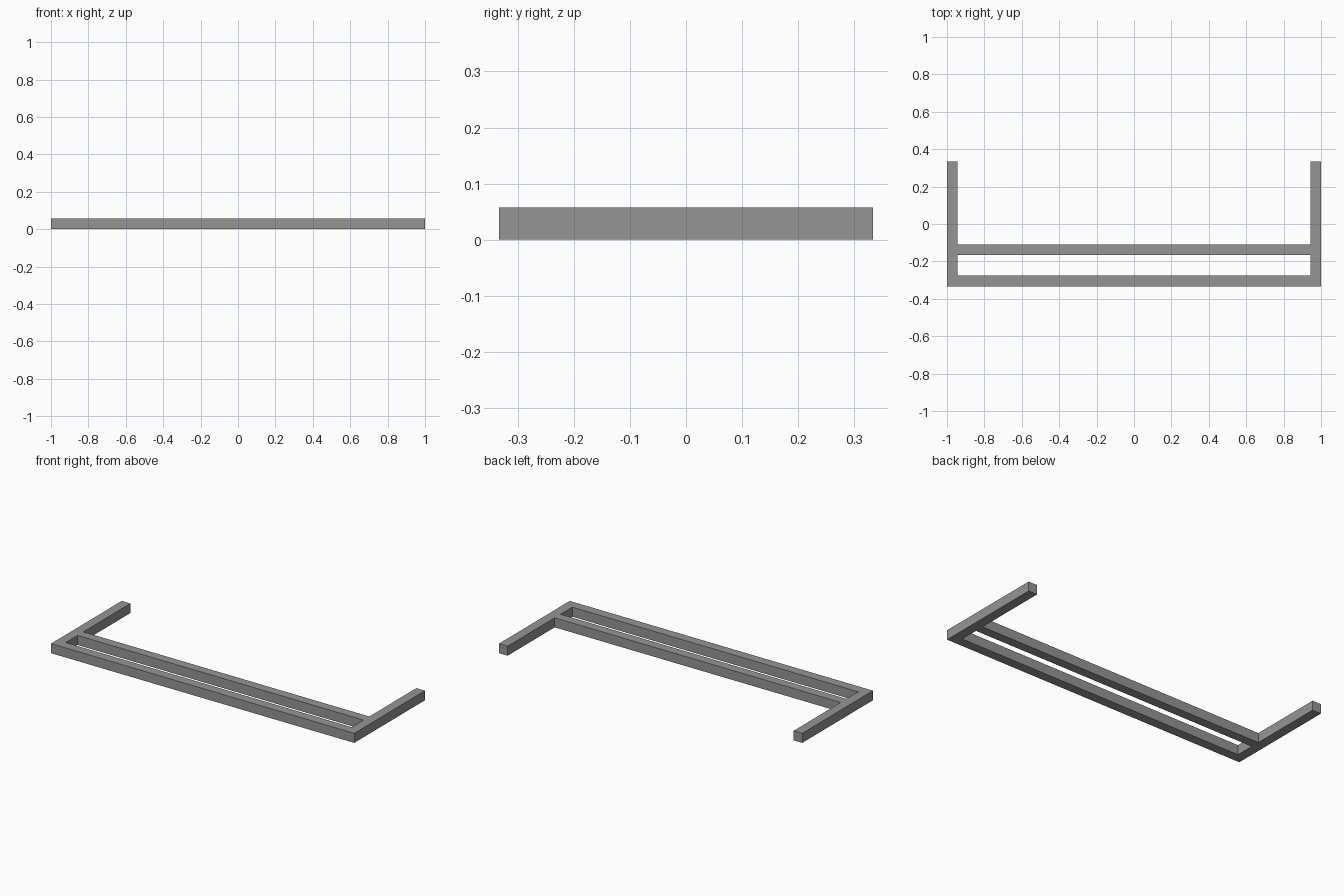
import bpy, bmesh

if "Cube" in bpy.data.objects:
    bpy.data.objects.remove(bpy.data.objects["Cube"])

W, D, T = 1.0, 0.333, 0.057      # half width, half depth, bar thickness
MID_LO, MID_HI = -0.165, -0.110  # second rail, front and back edges

grey = bpy.data.materials.new("mid grey")
grey.diffuse_color = (0.3, 0.3, 0.3, 1)
grey.use_nodes = True
grey.node_tree.nodes["Principled BSDF"].inputs["Base Color"].default_value = grey.diffuse_color

# One seamless frame: a plan grid with only the bar cells filled, then extruded
xs = [-W, -W + T, W - T, W]
ys = [-D, -D + T, MID_LO, MID_HI, D]
bm = bmesh.new()
grid = [[bm.verts.new((x, y, 0)) for x in xs] for y in ys]
for j in range(len(ys) - 1):
    for i in range(len(xs) - 1):
        if i != 1 or j in (0, 2):          # side arms, front rail, second rail
            bm.faces.new((grid[j][i], grid[j][i + 1], grid[j + 1][i + 1], grid[j + 1][i]))
top = bmesh.ops.extrude_face_region(bm, geom=bm.faces[:])["geom"]
bmesh.ops.translate(bm, vec=(0, 0, T), verts=[g for g in top if isinstance(g, bmesh.types.BMVert)])
bmesh.ops.recalc_face_normals(bm, faces=bm.faces[:])

mesh = bpy.data.meshes.new("bar_frame")
bm.to_mesh(mesh)
bm.free()
mesh.materials.append(grey)
bpy.context.collection.objects.link(bpy.data.objects.new("bar_frame", mesh))
